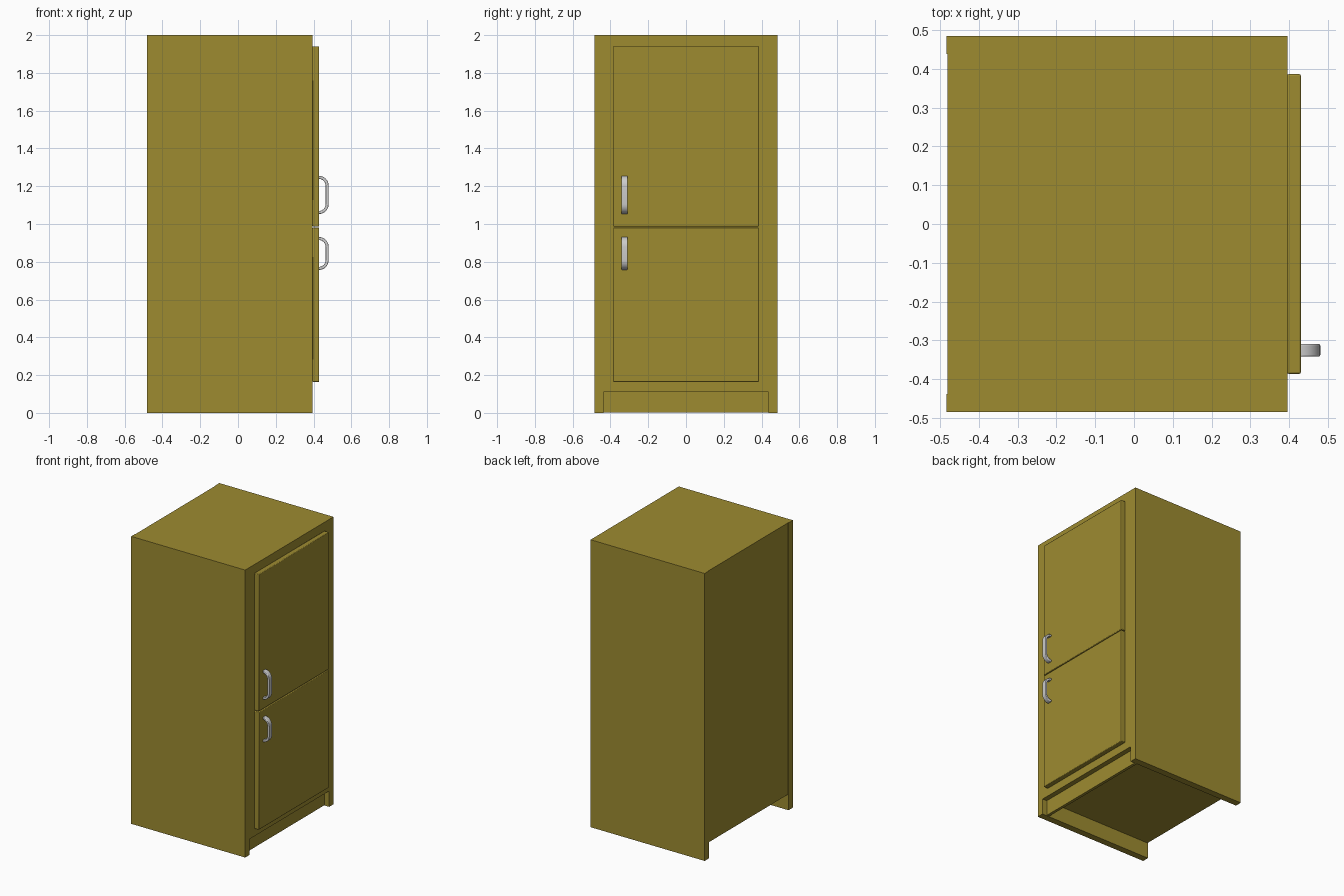
import bpy, bmesh
from math import sin, cos, pi

if "Cube" in bpy.data.objects:
    bpy.data.objects.remove(bpy.data.objects["Cube"])

olive = bpy.data.materials.new("olive_paint")
olive.diffuse_color = (0.34, 0.26, 0.03, 1)
olive.use_nodes = True
olive.node_tree.nodes["Principled BSDF"].inputs["Base Color"].default_value = olive.diffuse_color


def finish(name, bm, mat=None, bevel=0, segments=2):
    bmesh.ops.recalc_face_normals(bm, faces=bm.faces)
    me = bpy.data.meshes.new(name)
    bm.to_mesh(me)
    bm.free()
    ob = bpy.data.objects.new(name, me)
    bpy.context.collection.objects.link(ob)
    if mat:
        me.materials.append(mat)
    if bevel:
        mod = ob.modifiers.new("edge_rounding", 'BEVEL')
        mod.width = bevel
        mod.segments = segments
        mod.limit_method = 'ANGLE'
        bpy.ops.object.select_all(action='DESELECT')
        bpy.context.view_layer.objects.active = ob
        ob.select_set(True)
        bpy.ops.object.shade_smooth_by_angle()
    return ob


def box(name, x, y, z, bevel=0):
    bm = bmesh.new()
    bmesh.ops.create_cube(bm, size=1)
    for v in bm.verts:
        for i, (lo, hi) in enumerate((x, y, z)):
            v.co[i] = lo if v.co[i] < 0 else hi
    return finish(name, bm, olive, bevel)


def handle(name, z0, z1, x0=0.428, x1=0.48, y0=-0.342, y1=-0.309, t=0.016):
    # D-shaped bar: outer and inner rounded paths joined into a band
    def path(inset):
        r = x1 - x0 - inset
        arc = [(i / 8) * pi / 2 for i in range(9)]
        top = [(x0 + r * sin(a), z1 - 0.052 + r * cos(a)) for a in arc]
        low = [(x0 + r * cos(a), z0 + 0.052 - r * sin(a)) for a in arc]
        return top + low
    bm = bmesh.new()
    rings = []
    for (xo, zo), (xi, zi) in zip(path(0), path(t)):
        rings.append([bm.verts.new(c) for c in
                      ((xo, y0, zo), (xo, y1, zo), (xi, y1, zi), (xi, y0, zi))])
    for a, b in zip(rings, rings[1:]):
        for i in range(4):
            j = (i + 1) % 4
            bm.faces.new((a[i], a[j], b[j], b[i]))
    bm.faces.new(rings[0])
    bm.faces.new(rings[-1])
    return finish(name, bm, None, 0.004, 3)


# Cabinet: body held between two full-height side panels, recessed plinth
box("cabinet_body", (-0.48, 0.395), (-0.438, 0.438), (0.11, 2.0))
for side, s in (("left", -1), ("right", 1)):
    box(side + "_side_panel", (-0.483, 0.395), sorted((s * 0.438, s * 0.485)), (0, 2.0))
box("kick_plate", (0.34, 0.36), (-0.438, 0.438), (0.003, 0.11))

# Doors
box("upper_door", (0.395, 0.43), (-0.386, 0.386), (0.987, 1.941), 0.004)
box("lower_door", (0.395, 0.43), (-0.386, 0.386), (0.163, 0.982), 0.004)

# Handles
handle("upper_handle", 1.053, 1.255)
handle("lower_handle", 0.757, 0.931)
